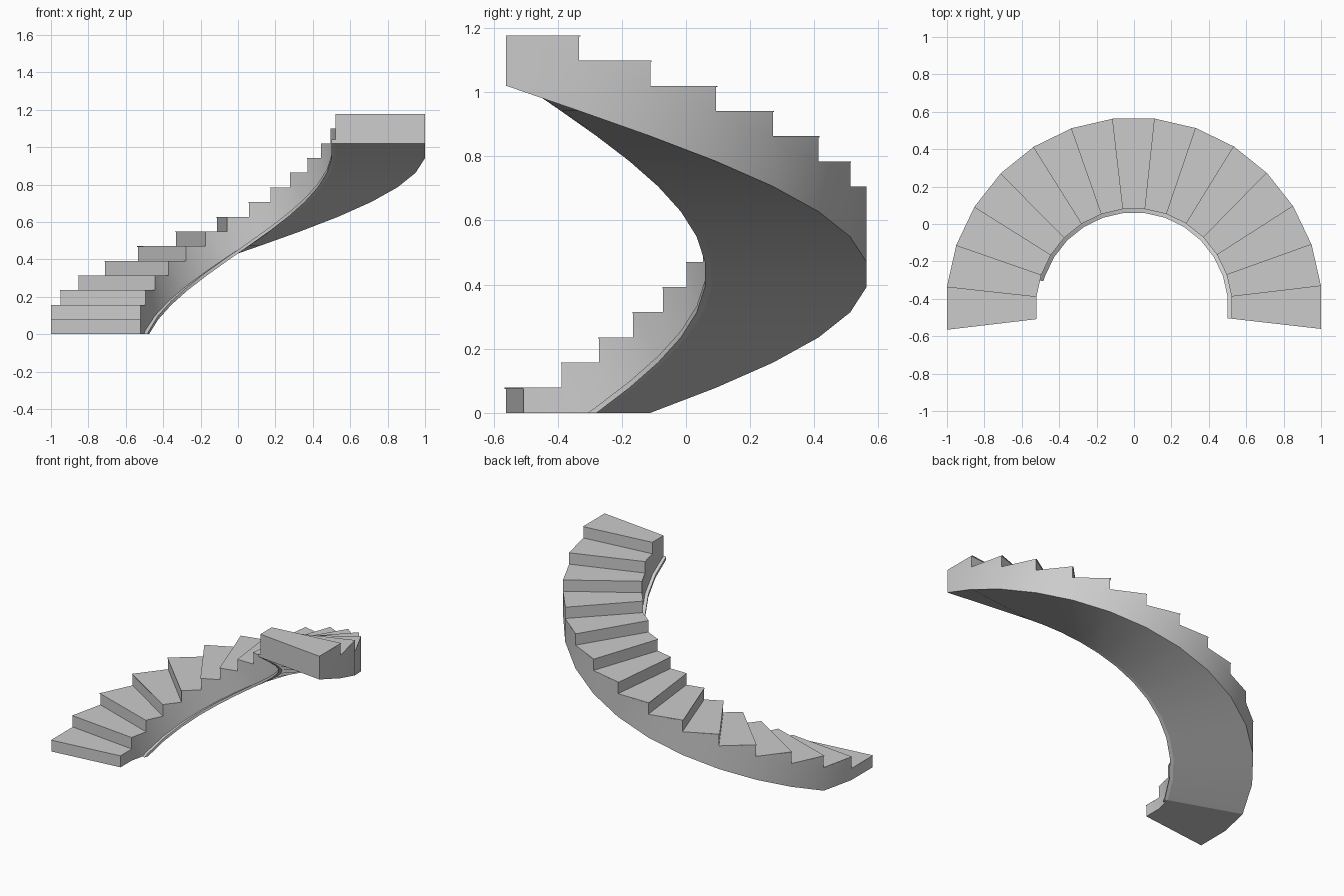
import bpy, bmesh, math
from mathutils import Vector

if "Cube" in bpy.data.objects:
    bpy.data.objects.remove(bpy.data.objects["Cube"])

N = 15                      # steps
STEP = math.pi / 14         # angle per step
H = 1.177 / N               # rise per step
T = 0.004                   # tread thickness
R_OUT, R_IN, R_LEDGE = 1.0063, 0.525, 0.504
CY, SY = -0.447, 1.01


def pt(r, k, z):
    """Point on the stair sweep at radius r, step boundary k, height z."""
    a = math.pi + STEP / 2 - k * STEP
    return Vector((r * math.cos(a), CY + SY * r * math.sin(a), z))


def soffit(k):
    return max(0.0, H * (k - 2))


def build(name, faces, smooth=True):
    bm = bmesh.new()
    for f in faces:
        bm.faces.new([bm.verts.new(p) for p in f])
    bmesh.ops.remove_doubles(bm, verts=bm.verts[:], dist=1e-5)
    bmesh.ops.recalc_face_normals(bm, faces=bm.faces[:])
    me = bpy.data.meshes.new(name)
    bm.to_mesh(me)
    bm.free()
    ob = bpy.data.objects.new(name, me)
    bpy.context.collection.objects.link(ob)
    if smooth:
        bpy.ops.object.select_all(action='DESELECT')
        ob.select_set(True)
        bpy.context.view_layer.objects.active = ob
        bpy.ops.object.shade_smooth_by_angle(angle=math.radians(20))
    return ob


def lower(k):
    return k * H - T if k else 0.0


# Stair body: stepped top, curved walls, helical soffit
faces = []
for k in range(N):
    top = lower(k + 1)
    for r in (R_OUT, R_IN):
        wall = [pt(r, k, soffit(k)), pt(r, k + 1, soffit(k + 1)),
                pt(r, k + 1, top), pt(r, k, top)]
        if k:
            wall.append(pt(r, k, lower(k)))
        faces.append(wall)
    for z0, z1 in ((top, top), (soffit(k), soffit(k + 1))):
        faces.append([pt(R_OUT, k, z0), pt(R_OUT, k + 1, z1),
                      pt(R_IN, k + 1, z1), pt(R_IN, k, z0)])
    faces.append([pt(R_OUT, k, lower(k)), pt(R_IN, k, lower(k)),
                  pt(R_IN, k, top), pt(R_OUT, k, top)])
faces.append([pt(R_OUT, N, soffit(N)), pt(R_IN, N, soffit(N)),
              pt(R_IN, N, lower(N)), pt(R_OUT, N, lower(N))])
build("stair_body", faces)

# Thin treads with a slight nosing
for k in range(N):
    z = (k + 1) * H
    ring = [(R_OUT, k - 0.02), (R_OUT, k + 1), (R_IN, k + 1), (R_IN, k - 0.02)]
    lo = [pt(r, q, z - T) for r, q in ring]
    hi = [pt(r, q, z) for r, q in ring]
    sides = [[lo[i], lo[i - 1], hi[i - 1], hi[i]] for i in range(4)]
    build(f"tread_{k + 1:02d}", [lo, hi] + sides, smooth=False)

# Narrow ledge running along the inner lower edge
ks = [1.75] + list(range(2, N + 1))


def section(k):
    b, t = soffit(k), max(0.0, H * (k - 2) + 0.02)
    return [pt(R_IN, k, b), pt(R_LEDGE, k, b), pt(R_LEDGE, k, t), pt(R_IN, k, t)]


faces = []
for a, b in zip(ks, ks[1:]):
    s, e = section(a), section(b)
    for i in range(4):
        quad = [s[i - 1], s[i], e[i], e[i - 1]]
        clean = [p for j, p in enumerate(quad)
                 if all((p - q).length > 1e-4 for q in quad[:j])]
        if len(clean) > 2:
            faces.append(clean)
faces.append(section(N))
build("inner_ledge", faces)
